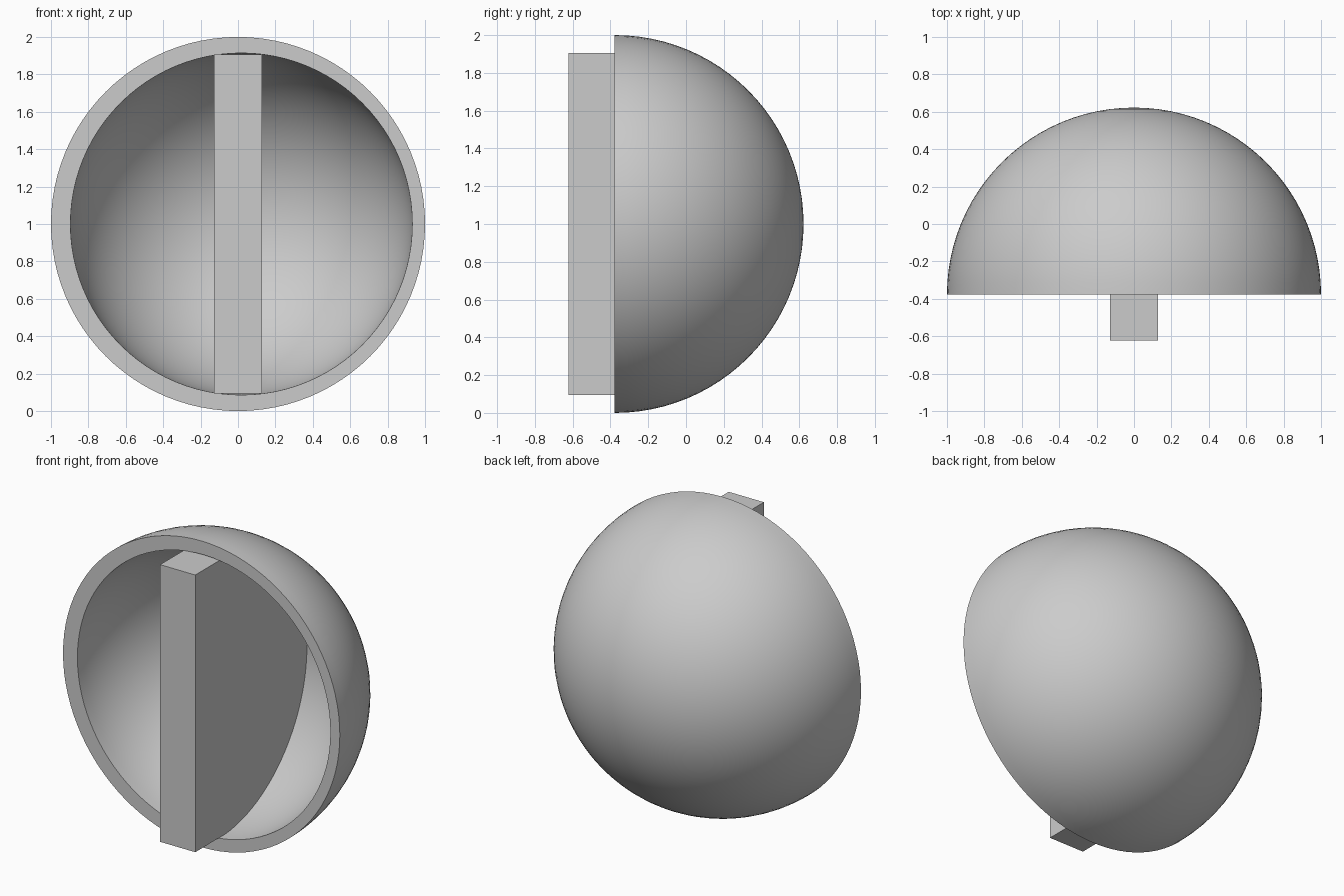
import bpy, bmesh
from math import sin, cos, asin, pi, radians

if "Cube" in bpy.data.objects:
    bpy.data.objects.remove(bpy.data.objects["Cube"])

RIM_Y = -0.3775         # plane of the open rim
FRONT_Y = -0.6225       # front of the handle bar
CENTRE_Z = 1.0
AROUND, RINGS = 96, 24

grey = bpy.data.materials.new("plain grey")
grey.use_nodes = True
colour = (0.6, 0.6, 0.6, 1)
grey.diffuse_color = colour
grey.node_tree.nodes["Principled BSDF"].inputs["Base Color"].default_value = colour


def finish(bm, name):
    bmesh.ops.recalc_face_normals(bm, faces=bm.faces)
    mesh = bpy.data.meshes.new(name)
    bm.to_mesh(mesh)
    bm.free()
    mesh.materials.append(grey)
    obj = bpy.data.objects.new(name, mesh)
    bpy.context.collection.objects.link(obj)
    return obj


def add_dome(bm, radius, x):
    """Add a half-sphere bulging to the back and return its rim vertices."""
    rings = []
    for i in range(RINGS):
        lat = pi / 2 * i / RINGS
        r, y = radius * cos(lat), RIM_Y + radius * sin(lat)
        angles = [2 * pi * j / AROUND for j in range(AROUND)]
        rings.append([bm.verts.new((x + r * cos(a), y, CENTRE_Z + r * sin(a))) for a in angles])
    for lower, upper in zip(rings, rings[1:]):
        join_rings(bm, lower, upper)
    pole = bm.verts.new((x, RIM_Y + radius, CENTRE_Z))
    for j in range(AROUND):
        bm.faces.new((rings[-1][j - 1], rings[-1][j], pole))
    return rings[0]


def join_rings(bm, a, b):
    for j in range(AROUND):
        bm.faces.new((a[j - 1], a[j], b[j], b[j - 1]))


# Hollow half-sphere: outer and slightly offset inner dome joined by a flat rim
bm = bmesh.new()
outer_rim = add_dome(bm, 1.0, 0.0)
inner_rim = add_dome(bm, 0.914, 0.018)
join_rings(bm, outer_rim, inner_rim)
shell = finish(bm, "bowl_shell")
bpy.ops.object.select_all(action="DESELECT")
shell.select_set(True)
bpy.context.view_layer.objects.active = shell
bpy.ops.object.shade_smooth_by_angle(angle=radians(30))

# Upright handle bar whose rounded back seats into the bowl wall
half_height, half_width, seat_radius, steps = 0.905, 0.127, 0.92, 48
limit = asin(half_height / seat_radius)
profile = [(FRONT_Y, half_height), (FRONT_Y, -half_height)]
for i in range(steps + 1):
    a = -limit + 2 * limit * i / steps
    profile.append((RIM_Y + seat_radius * cos(a), seat_radius * sin(a)))
bm = bmesh.new()
face = bm.faces.new([bm.verts.new((-half_width, y, CENTRE_Z + z)) for y, z in profile])
extruded = bmesh.ops.extrude_face_region(bm, geom=[face])["geom"]
bmesh.ops.translate(bm, vec=(2 * half_width, 0, 0),
                    verts=[g for g in extruded if isinstance(g, bmesh.types.BMVert)])
finish(bm, "handle_bar")
